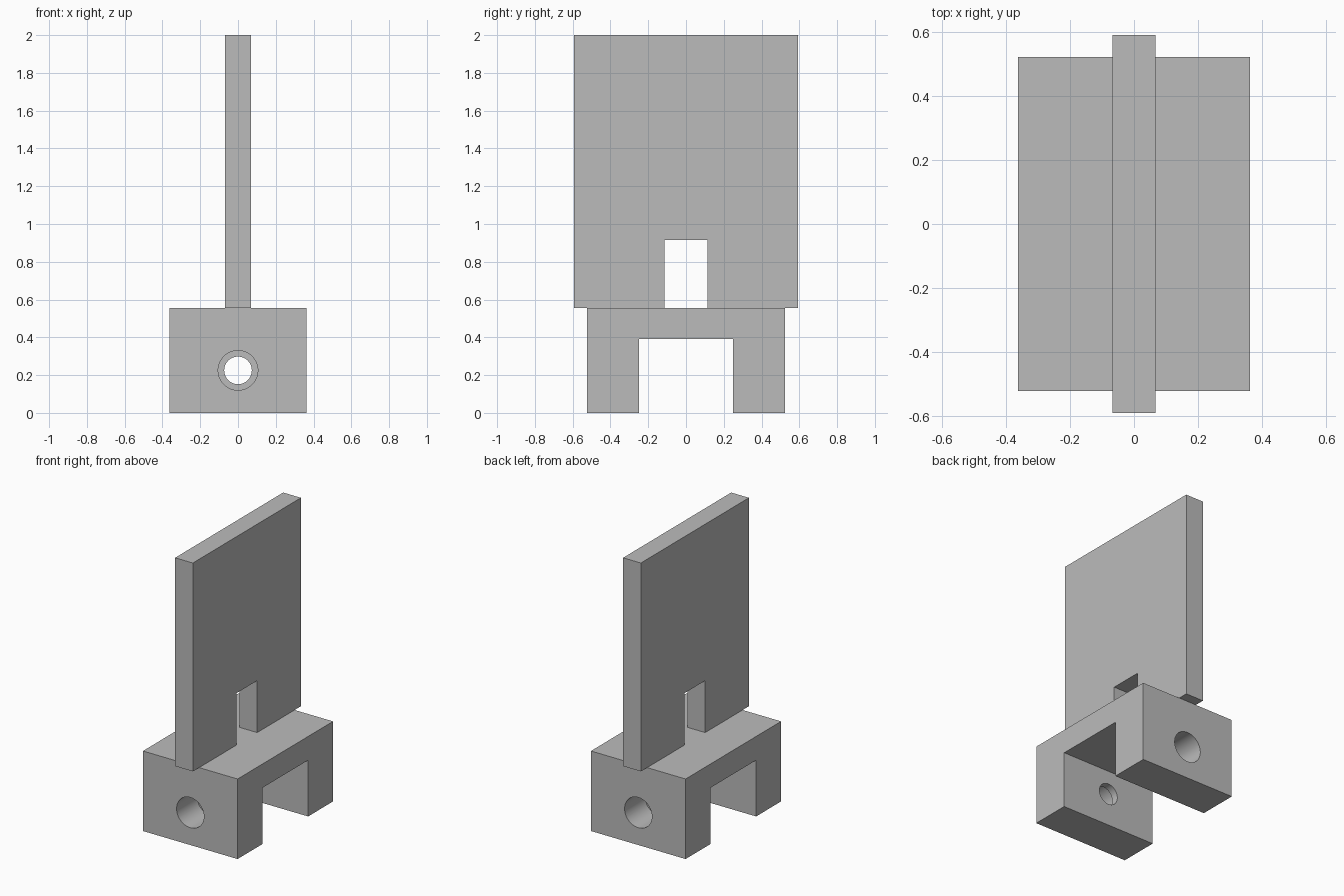
import bpy
import bmesh
from math import radians
from mathutils import Matrix

if "Cube" in bpy.data.objects:
    bpy.data.objects.remove(bpy.data.objects["Cube"], do_unlink=True)

grey = bpy.data.materials.new("plain_grey")
grey.use_nodes = True
grey.diffuse_color = (0.5, 0.5, 0.5, 1)
grey.node_tree.nodes["Principled BSDF"].inputs["Base Color"].default_value = (0.5, 0.5, 0.5, 1)


def make_object(name, bm):
    bmesh.ops.recalc_face_normals(bm, faces=bm.faces)
    mesh = bpy.data.meshes.new(name)
    bm.to_mesh(mesh)
    bm.free()
    mesh.materials.append(grey)
    obj = bpy.data.objects.new(name, mesh)
    bpy.context.collection.objects.link(obj)
    return obj


def extruded(name, half_profile, half_width):
    """Mirror a (y, z) half profile across y and extrude it along x."""
    bm = bmesh.new()
    outline = half_profile + [(-y, z) for y, z in reversed(half_profile)]
    face = bm.faces.new([bm.verts.new((-half_width, y, z)) for y, z in outline])
    new = bmesh.ops.extrude_face_region(bm, geom=[face])["geom"]
    moved = [v for v in new if isinstance(v, bmesh.types.BMVert)]
    bmesh.ops.translate(bm, verts=moved, vec=(2 * half_width, 0, 0))
    return make_object(name, bm)


def bore(target, radius, y_start, y_end):
    """Cut a round hole along y."""
    bm = bmesh.new()
    place = Matrix.Translation((0, (y_start + y_end) / 2, 0.225)) @ Matrix.Rotation(radians(90), 4, "X")
    bmesh.ops.create_cone(bm, cap_ends=True, segments=64, radius1=radius, radius2=radius,
                          depth=abs(y_end - y_start), matrix=place)
    cutter = make_object("bore_cutter", bm)
    cutter.hide_render = True
    cut = target.modifiers.new("bore", "BOOLEAN")
    cut.operation = "DIFFERENCE"
    cut.solver = "EXACT"
    cut.object = cutter
    bpy.context.view_layer.objects.active = target
    bpy.ops.object.modifier_apply(modifier=cut.name)
    bpy.data.objects.remove(cutter, do_unlink=True)


# Bridge-shaped base with two legs
base = extruded("base", [(0.25, 0.39), (0.25, 0), (0.523, 0), (0.523, 0.555)], 0.363)

# Stepped holes: wide from the outside, narrow at the inner face of each leg
bore(base, 0.073, -0.7, 0.7)
for side in (-1, 1):
    bore(base, 0.105, side * 0.7, side * 0.3)

# Upright panel with a notch at its foot
panel = extruded("upright_panel", [(0.113, 0.915), (0.113, 0.555), (0.592, 0.555), (0.592, 2)], 0.068)

# Smooth hole walls, sharp edges
bpy.ops.object.select_all(action="DESELECT")
base.select_set(True)
bpy.context.view_layer.objects.active = base
bpy.ops.object.shade_smooth_by_angle(angle=radians(30))
